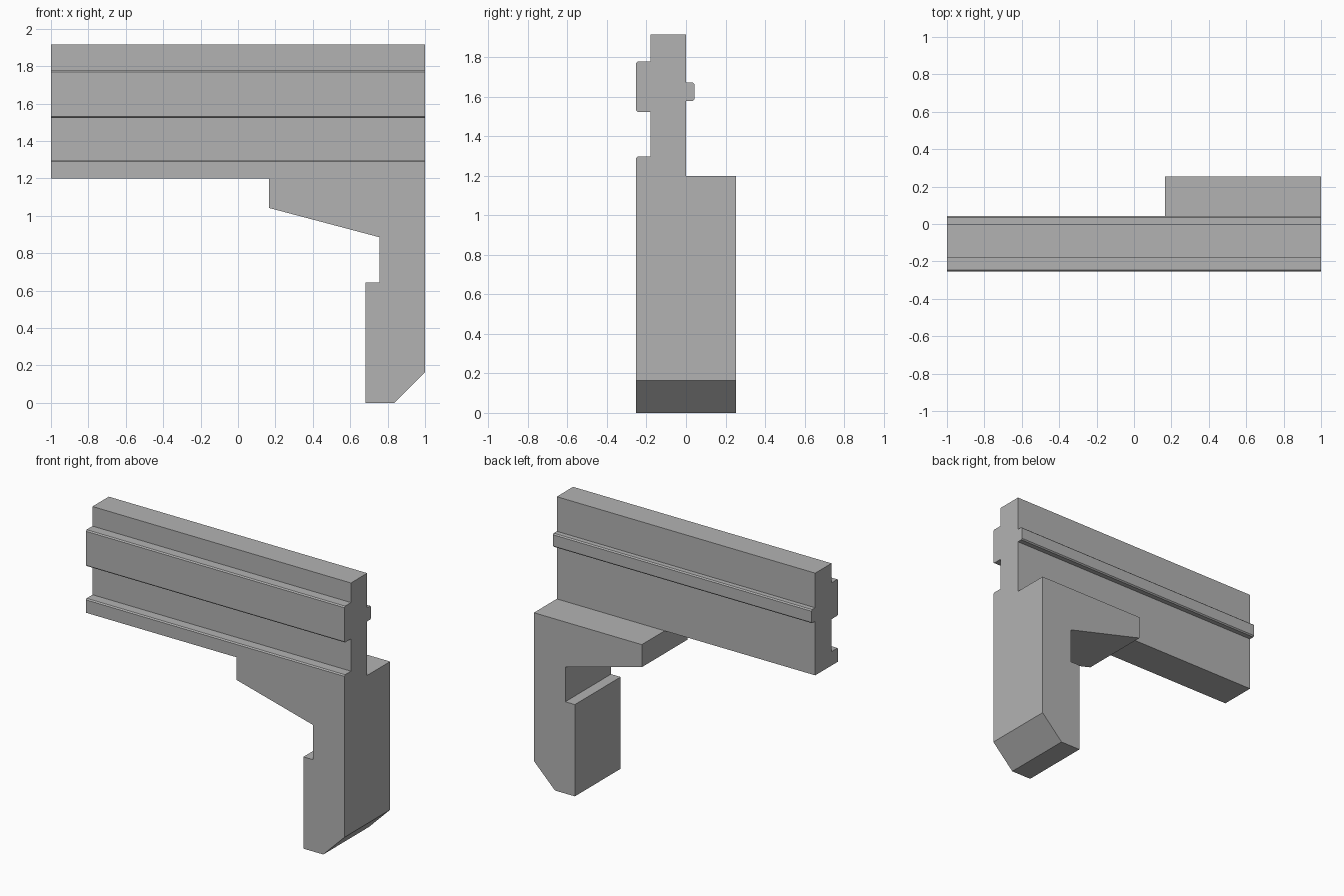
import bpy
import bmesh
from mathutils import Vector

default = bpy.data.objects.get("Cube")
if default:
    bpy.data.objects.remove(default, do_unlink=True)

# Single plain grey finish
grey = bpy.data.materials.new("plain_grey")
grey.use_nodes = True
colour = (0.45, 0.45, 0.45, 1)
grey.diffuse_color = colour
grey.node_tree.nodes["Principled BSDF"].inputs["Base Color"].default_value = colour


def extrude_profile(name, points, offset):
    """Sweep a flat outline along an offset into a closed solid."""
    bm = bmesh.new()
    face = bm.faces.new([bm.verts.new(p) for p in points])
    result = bmesh.ops.extrude_face_region(bm, geom=[face], use_keep_orig=True)
    moved = [v for v in result["geom"] if isinstance(v, bmesh.types.BMVert)]
    bmesh.ops.translate(bm, verts=moved, vec=Vector(offset))
    bmesh.ops.recalc_face_normals(bm, faces=bm.faces)
    mesh = bpy.data.meshes.new(name)
    bm.to_mesh(mesh)
    bm.free()
    mesh.materials.append(grey)
    obj = bpy.data.objects.new(name, mesh)
    bpy.context.collection.objects.link(obj)
    return obj


# Beam: ribbed cross-section in y and z, with slightly eased rib corners
c = 0.008
front, web, back, rib = -0.253, -0.18, 0.0, 0.042
section = [
    (front, 1.2), (back, 1.2),
    (back, 1.578), (rib - c, 1.578), (rib, 1.578 + c),
    (rib, 1.673 - c), (rib - c, 1.673), (back, 1.673),
    (back, 1.915), (web, 1.915),
    (web, 1.778), (front + c, 1.778), (front, 1.778 - c),
    (front, 1.524 + c), (front + c, 1.524), (web, 1.524),
    (web, 1.298), (front + c, 1.298), (front, 1.298 - c),
]
extrude_profile("ribbed_beam", [(-1, y, z) for y, z in section], (2, 0, 0))

# Leg: bracket with sloped underside, stepped inner side and chamfered foot
outline = [
    (0.165, 1.2), (0.165, 1.042), (0.757, 0.885), (0.757, 0.642),
    (0.683, 0.642), (0.683, 0), (0.837, 0), (1, 0.163), (1, 1.2),
]
extrude_profile("bracket_leg", [(x, front, z) for x, z in outline],
                (0, -2 * front, 0))
